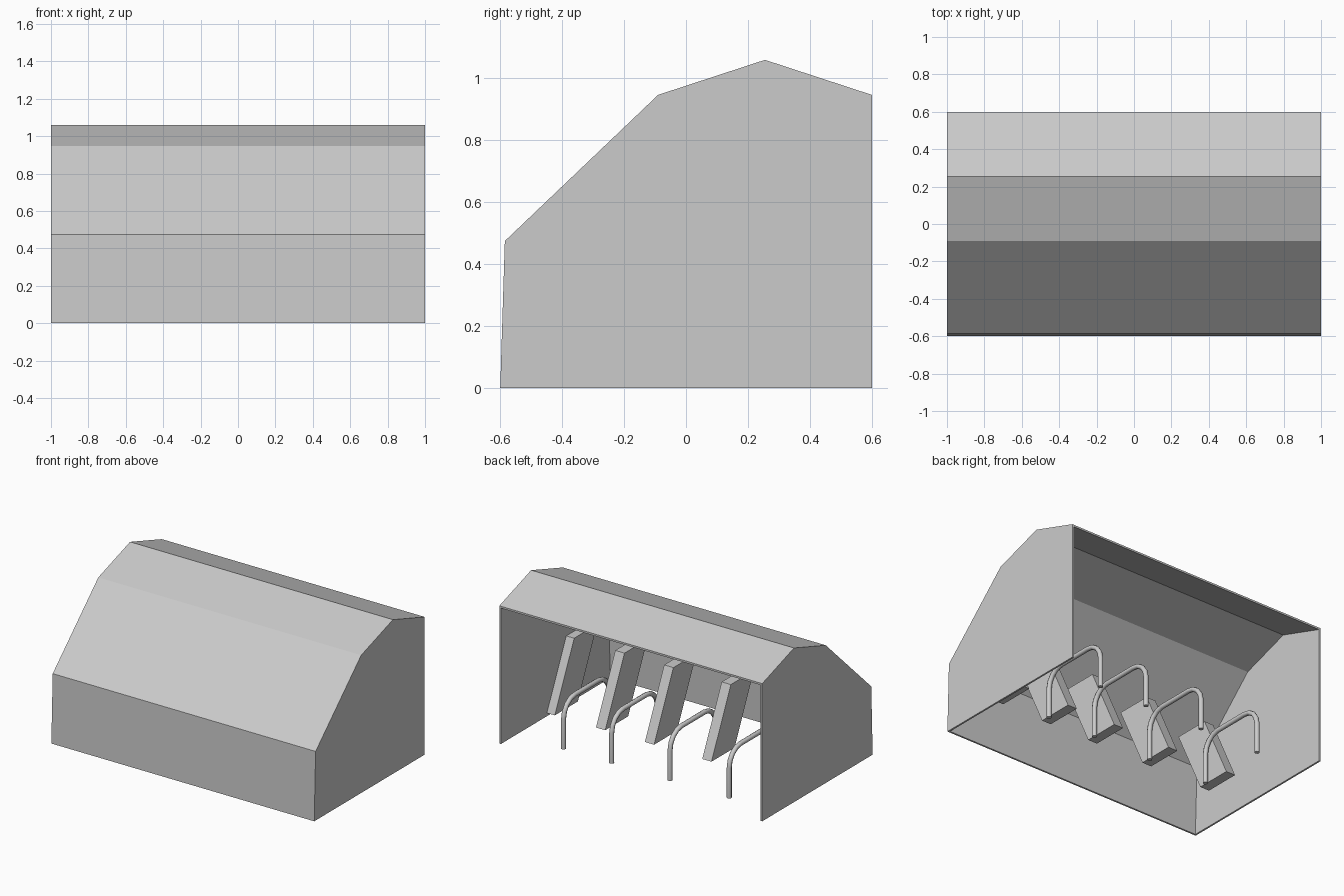
import bpy, bmesh, math

if "Cube" in bpy.data.objects:
    bpy.data.objects.remove(bpy.data.objects["Cube"])

PROFILE = [(-0.6, 0), (-0.585, 0.475), (-0.09, 0.947), (0.255, 1.06), (0.6, 0.947)]
INNER = [(-0.588, 0), (-0.573, 0.469), (-0.086, 0.935), (0.255, 1.047), (0.6, 0.934)]
WALL = 0.012


def prism(name, outline, x0, x1):
    """Extrude a closed (y, z) outline along x."""
    bm = bmesh.new()
    face = bm.faces.new([bm.verts.new((x0, y, z)) for y, z in outline])
    new = bmesh.ops.extrude_face_region(bm, geom=[face])["geom"]
    verts = [v for v in new if isinstance(v, bmesh.types.BMVert)]
    bmesh.ops.translate(bm, verts=verts, vec=(x1 - x0, 0, 0))
    bmesh.ops.recalc_face_normals(bm, faces=bm.faces)
    mesh = bpy.data.meshes.new(name)
    bm.to_mesh(mesh)
    bm.free()
    obj = bpy.data.objects.new(name, mesh)
    bpy.context.collection.objects.link(obj)
    return obj


def hoop(name, x, y0=-0.065, y1=0.43, top=0.325, bend=0.12, radius=0.016):
    """Tubular rack hoop standing in the yz plane."""
    pts = [(y0, 0)]
    for cy, start in ((y0 + bend, 180), (y1 - bend, 90)):
        for i in range(5):
            a = math.radians(start - 22.5 * i)
            pts.append((cy + bend * math.cos(a), top - bend + bend * math.sin(a)))
    pts.append((y1, 0))
    curve = bpy.data.curves.new(name, "CURVE")
    curve.dimensions = "3D"
    curve.bevel_depth = radius
    curve.bevel_resolution = 2
    curve.use_fill_caps = True
    spline = curve.splines.new("POLY")
    spline.points.add(len(pts) - 1)
    for p, (y, z) in zip(spline.points, pts):
        p.co = (x, y, z, 1)
    obj = bpy.data.objects.new(name, curve)
    bpy.context.collection.objects.link(obj)


# Front wall and folded roof as one thin sheet, open at the back and below
bm_outline = PROFILE + INNER[::-1]
prism("roof_shell", bm_outline, -1, 1)

# Side panels
side = PROFILE + [(0.6, 0)]
prism("side_panel_left", side, -1, -1 + WALL)
prism("side_panel_right", side, 1 - WALL, 1)

# Rack hoops
for i, x in enumerate((-0.63, -0.18, 0.264, 0.63)):
    hoop(f"rack_hoop_{i + 1}", x)

# Leaning slabs between the hoops
slab = [(-0.15, 0.022), (0.10, 0.022), (-0.11, 0.472), (-0.36, 0.472)]
for i, x in enumerate((-0.73, -0.264, 0.173, 0.545, 0.928)):
    prism(f"leaning_slab_{i + 1}", slab, x, x + 0.07)
